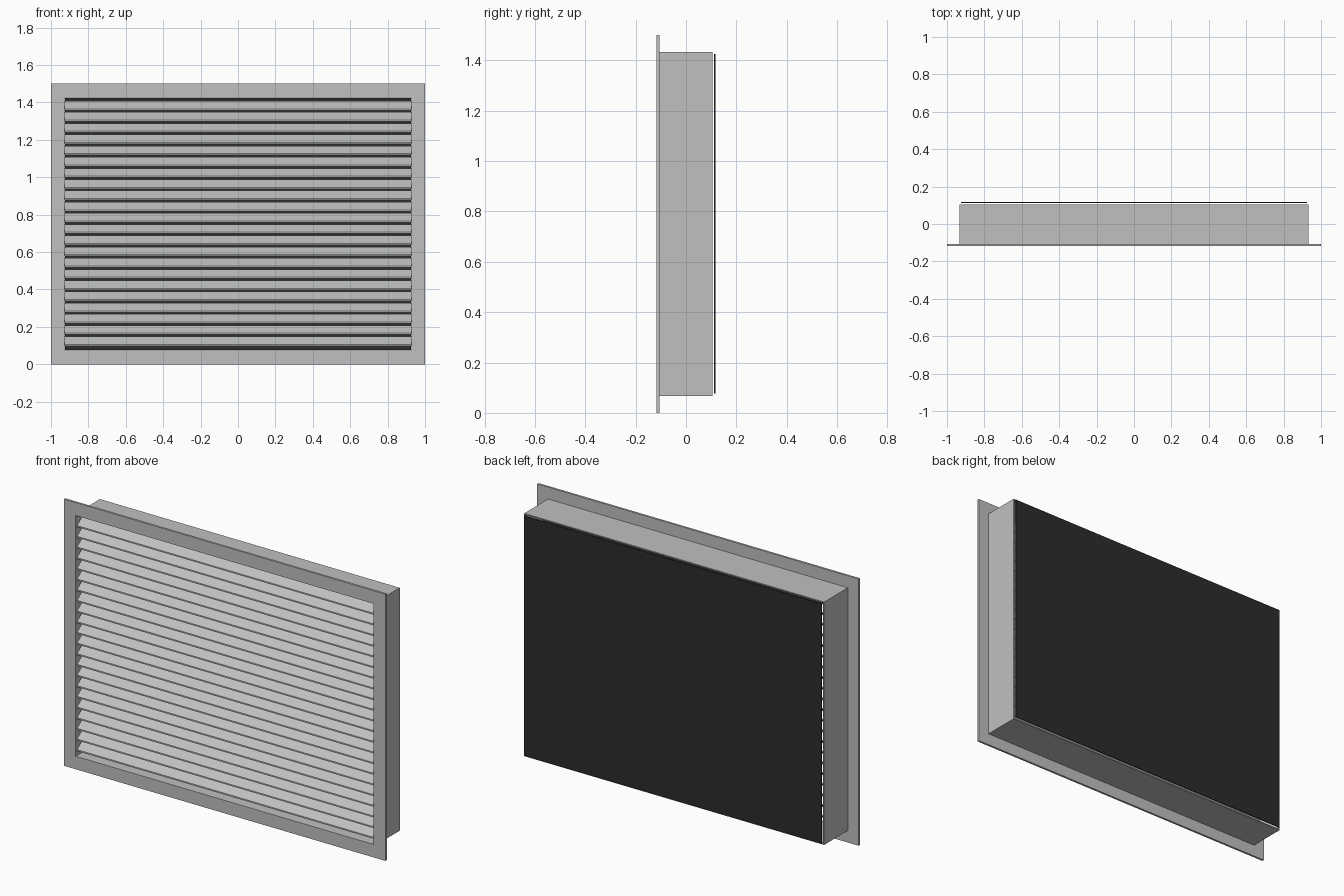
import bpy, bmesh, math

if "Cube" in bpy.data.objects:
    bpy.data.objects.remove(bpy.data.objects["Cube"])

def material(name, rgb):
    m = bpy.data.materials.new(name)
    m.diffuse_color = (*rgb, 1)
    m.use_nodes = True
    m.node_tree.nodes["Principled BSDF"].inputs["Base Color"].default_value = m.diffuse_color
    return m

ALU = material("light grey metal", (0.52, 0.53, 0.52))
DARK = material("dark mesh", (0.025, 0.025, 0.025))

def make(name, bm, mat):
    bmesh.ops.recalc_face_normals(bm, faces=bm.faces)
    me = bpy.data.meshes.new(name)
    bm.to_mesh(me)
    bm.free()
    me.materials.append(mat)
    ob = bpy.data.objects.new(name, me)
    bpy.context.collection.objects.link(ob)
    return ob

def ring(name, outer, inner, y0, y1, mat):
    """Rectangular frame: half sizes outer/inner around z = 0.75, from y0 to y1."""
    bm = bmesh.new()
    corners = [(-1, -1), (1, -1), (1, 1), (-1, 1)]
    loops = [[bm.verts.new((sx * w, y, 0.75 + sz * h)) for sx, sz in corners]
             for (w, h), y in ((outer, y0), (outer, y1), (inner, y1), (inner, y0))]
    for a, b in zip(loops, loops[1:] + loops[:1]):
        for i in range(4):
            j = (i + 1) % 4
            bm.faces.new((a[i], a[j], b[j], b[i]))
    return make(name, bm, mat)

def extrude_x(name, profile, half, mat):
    """Extrude a (y, z) profile from -half to half along x."""
    bm = bmesh.new()
    ends = [[bm.verts.new((x, y, z)) for y, z in profile] for x in (-half, half)]
    n = len(profile)
    for i in range(n):
        j = (i + 1) % n
        bm.faces.new((ends[0][i], ends[0][j], ends[1][j], ends[1][i]))
    bm.faces.new(ends[0])
    bm.faces.new(ends[1])
    return make(name, bm, mat)

# Front flange and the sleeve behind it
ring("front_flange", (1.0, 0.75), (0.927, 0.677), -0.118, -0.106, ALU)
ring("wall_sleeve", (0.933, 0.683), (0.927, 0.677), -0.106, 0.105, ALU)

# Sloping louvre blades, low at the front
PITCH, RISE, DEPTH, THICK = 0.06, 0.042, 0.06, 0.008
for i in range(22):
    y, z = -0.106, 0.098 + i * PITCH
    extrude_x("louvre_blade", [(y, z), (y + DEPTH, z + RISE),
                               (y + DEPTH, z + RISE + THICK), (y, z + THICK)], 0.927, ALU)

# Dark mesh sheet at the back
extrude_x("back_mesh", [(0.112, 0.077), (0.117, 0.077), (0.117, 1.425), (0.112, 1.425)], 0.925, DARK)
